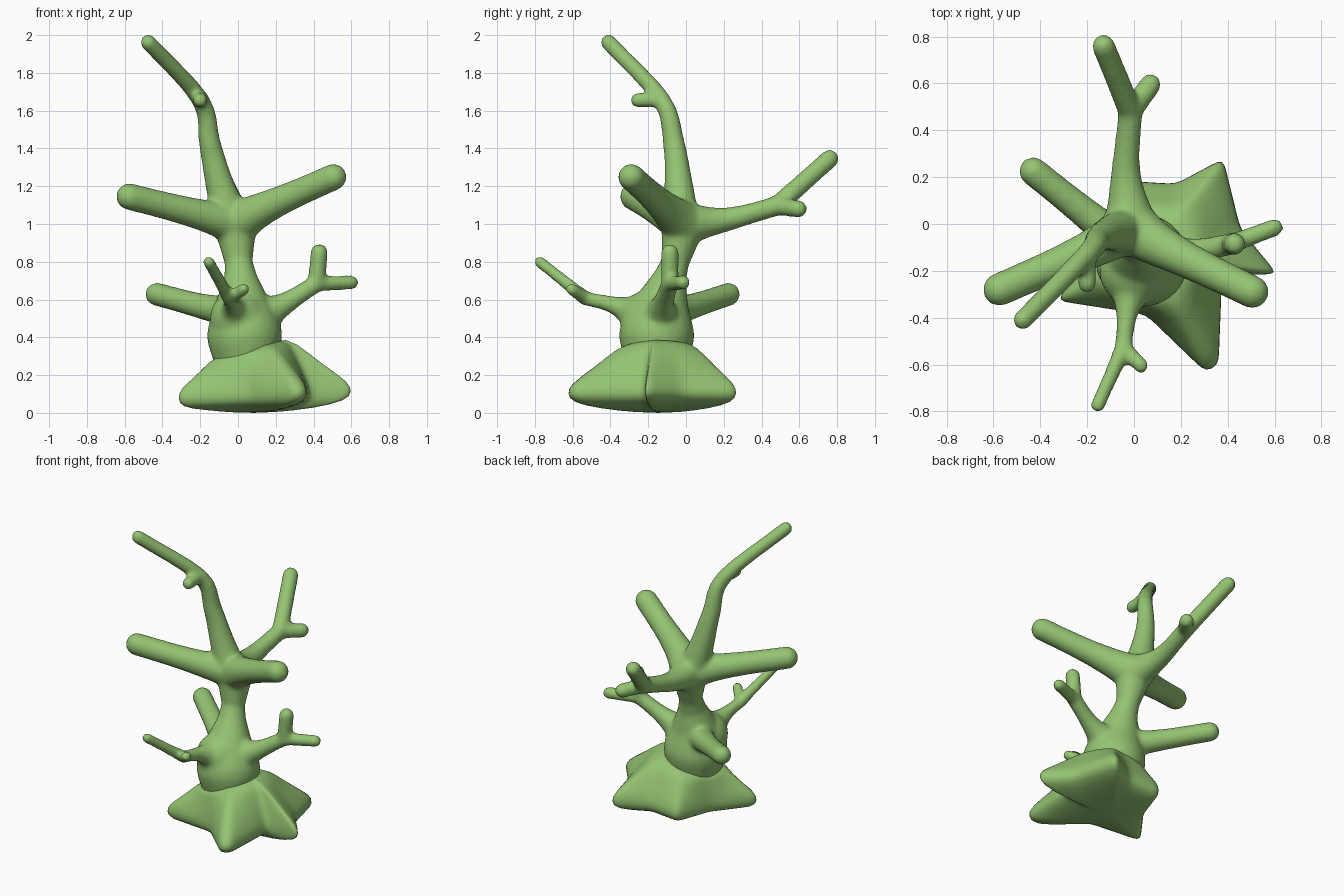
import bpy, bmesh
from mathutils import Vector

if "Cube" in bpy.data.objects:
    bpy.data.objects.remove(bpy.data.objects["Cube"])

green = bpy.data.materials.new("green")
green.diffuse_color = (0.30, 0.55, 0.17, 1)
green.use_nodes = True
green.node_tree.nodes["Principled BSDF"].inputs["Base Color"].default_value = green.diffuse_color


def make_object(name, bm):
    mesh = bpy.data.meshes.new(name)
    bmesh.ops.recalc_face_normals(bm, faces=bm.faces[:])
    bm.to_mesh(mesh)
    bm.free()
    mesh.materials.append(green)
    for p in mesh.polygons:
        p.use_smooth = True
    ob = bpy.data.objects.new(name, mesh)
    bpy.context.collection.objects.link(ob)
    return ob


# unit sphere points used for every rounded limb segment
ball = bmesh.new()
bmesh.ops.create_icosphere(ball, subdivisions=3, radius=1)
UNIT = [v.co.copy() for v in ball.verts]
ball.free()
bm = bmesh.new()


def capsule(a, ra, b, rb):
    """Tapered rounded segment between two balls."""
    vs = [bm.verts.new(p + u * r) for p, r in ((a, ra), (b, rb)) for u in UNIT]
    res = bmesh.ops.convex_hull(bm, input=vs)
    junk = {g for k in ("geom_interior", "geom_unused") for g in res[k]
            if isinstance(g, bmesh.types.BMVert)}
    bmesh.ops.delete(bm, geom=list(junk), context='VERTS')


def limb(r0, r1, *pts, steps=4):
    """Smooth limb through the points, flared from r1 at the tip to r0 at the root."""
    p = [Vector(q) for q in pts]
    p = [2 * p[0] - p[1]] + p + [2 * p[-1] - p[-2]]
    path = []
    for i in range(1, len(p) - 2):
        a, b, c, d = p[i - 1:i + 3]
        for s in range(steps):
            t = s / steps
            path.append(0.5 * (2 * b + (c - a) * t + (2 * a - 5 * b + 4 * c - d) * t * t
                               + (3 * b - a - 3 * c + d) * t ** 3))
    path.append(p[-2])
    run = [0]
    for a, b in zip(path, path[1:]):
        run.append(run[-1] + (b - a).length)
    rad = [r1 + (r0 - r1) * (1 - s / run[-1]) ** 3 for s in run]
    for i in range(len(path) - 1):
        capsule(path[i], rad[i], path[i + 1], rad[i + 1])


# trunk: wide foot, narrow waist, swelling again at the crown joint
foot = Vector((.045, -.155, .27))
hip = Vector((.035, -.155, .41))
belly = Vector((.025, -.14, .53))
neck = Vector((.015, -.09, .70))
waist = Vector((.003, -.055, .80))
joint = Vector((-.015, -.015, 1.0))
capsule(foot, .165, hip, .20)
capsule(hip, .20, belly, .155)
capsule(belly, .155, neck, .09)
capsule(neck, .09, waist, .073)
capsule(waist, .073, joint, .115)

# crown branch with its twig
bend = (-.20, -.13, 1.66)
limb(.095, .043, (-.05, -.03, 1.06), (-.10, -.04, 1.22), (-.15, -.065, 1.43), bend,
     (-.475, -.41, 1.962))
limb(.04, .04, bend, (-.2, -.255, 1.655))

# upper left and right branches
limb(.11, .071, joint, (-.20, -.115, 1.05), (-.575, -.28, 1.145))
limb(.12, .071, joint, (.14, -.11, 1.085), (.505, -.29, 1.248))

# upper back branch with fork
fork = (-.015, .48, 1.095)
limb(.12, .053, joint, (-.035, .22, 1.025), fork)
limb(.053, .05, fork, (-.13, .76, 1.345))
limb(.05, .047, fork, (.07, .595, 1.08))

# lower right branch with fork
fork = (.415, -.085, .685)
limb(.13, .048, (.08, -.14, .49), (.25, -.12, .58), fork)
limb(.046, .047, fork, (.43, -.085, .85))
limb(.044, .039, fork, (.6, -.015, .69))

# lower left branch
limb(.10, .062, belly, (-.15, 0, .555), (-.43, .225, .628))

# lower front branch with fork
fork = (-.045, -.53, .605)
limb(.15, .038, (0, -.2, .50), (-.03, -.38, .57), fork)
limb(.04, .032, fork, (-.155, -.775, .80))
limb(.036, .034, fork, (.03, -.605, .655))

tree = make_object("trunk_and_branches", bm)
mod = tree.modifiers.new("blend", 'REMESH')
mod.mode = 'VOXEL'
mod.voxel_size = 0.013
mod.use_smooth_shade = True
mod = tree.modifiers.new("soften", 'SMOOTH')
mod.factor = 0.5
mod.iterations = 11

# star-shaped root base: outline corners, counter-clockwise from above
corners = [(.385, .285), (.18, .175), (-.06, .19), (-.15, -.08), (-.335, -.33), (.05, -.39),
           (.31, -.64), (.365, -.61), (.38, -.22), (.62, -.215), (.46, -.02)]
C = Vector((.06, -.14))
outline = []
for i, a in enumerate(corners):
    a, b = Vector(a), Vector(corners[(i + 1) % len(corners)])
    n = max(1, round((b - a).length / .06))
    outline += [a.lerp(b, k / n) for k in range(n)]


def at(d, z):
    return (C.x + d.x, C.y + d.y, z)


def ring(scale, z, tilt=.04):
    return [bm.verts.new(at((p - C) * scale, z + tilt * (p - C).x)) for p in outline]


def slope(t):
    """Ring on the sloping top, from the trunk collar (0) to the rim (1)."""
    vs = []
    for p in outline:
        d = p - C
        c = d.normalized() * min(.20, d.length * .8)
        top = .35 + .28 * c.x
        rim = .14 + .04 * d.x
        vs.append(bm.verts.new(at(c.lerp(d * .97, t), top + (rim - top) * t)))
    return vs


bm = bmesh.new()
rings = [ring(.12, .34)] + [slope(k / 3) for k in range(4)]
rings += [ring(1, .09), ring(.95, .045), ring(.65, .02, .01), ring(.2, 0, 0)]
n = len(outline)
for lo, hi in zip(rings, rings[1:]):
    for i in range(n):
        j = (i + 1) % n
        bm.faces.new((lo[i], lo[j], hi[j], hi[i]))
bm.faces.new(rings[0])
bm.faces.new(rings[-1])
for _ in range(2):
    bmesh.ops.smooth_vert(bm, verts=[v for r in rings[2:4] for v in r], factor=.5,
                          use_axis_x=True, use_axis_y=True, use_axis_z=True)
base = make_object("root_base", bm)
mod = base.modifiers.new("round", 'SUBSURF')
mod.levels = mod.render_levels = 1
